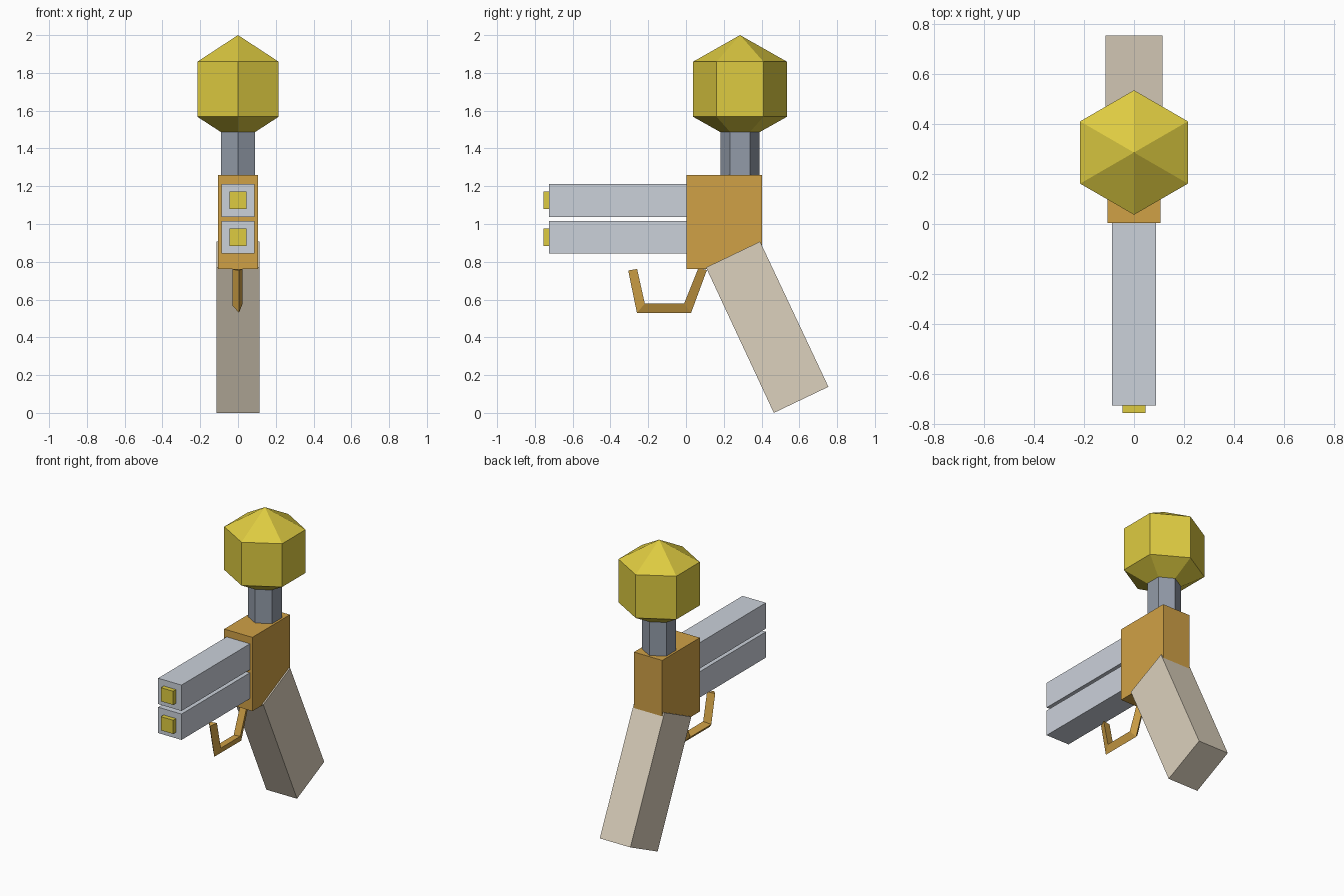
import bpy
import bmesh
from math import sin, cos, pi
from mathutils import Vector

cube = bpy.data.objects.get("Cube")
if cube:
    bpy.data.objects.remove(cube, do_unlink=True)


def make_material(name, rgb):
    """Flat material from 0-255 sRGB, stored as linear values."""
    color = [((c / 255 + 0.055) / 1.055) ** 2.4 for c in rgb] + [1]
    mat = bpy.data.materials.new(name)
    mat.use_nodes = True
    mat.diffuse_color = color
    mat.node_tree.nodes["Principled BSDF"].inputs["Base Color"].default_value = color
    return mat


yellow = make_material("yellow", (222, 203, 65))
orange = make_material("orange", (208, 161, 70))
silver = make_material("silver", (203, 209, 218))
steel = make_material("steel grey", (146, 155, 168))
beige = make_material("beige", (220, 209, 189))


def finish(name, bm, mat):
    bmesh.ops.recalc_face_normals(bm, faces=bm.faces)
    mesh = bpy.data.meshes.new(name)
    bm.to_mesh(mesh)
    bm.free()
    mesh.materials.append(mat)
    obj = bpy.data.objects.new(name, mesh)
    bpy.context.collection.objects.link(obj)
    return obj


def loft(name, rings, mat):
    """Skin a list of equal-length point rings and cap both ends."""
    bm = bmesh.new()
    loops = [[bm.verts.new(p) for p in ring] for ring in rings]
    n = len(loops[0])
    for a, b in zip(loops, loops[1:]):
        for i in range(n):
            j = (i + 1) % n
            bm.faces.new((a[i], a[j], b[j], b[i]))
    bm.faces.new(loops[0])
    bm.faces.new(loops[-1])
    bmesh.ops.remove_doubles(bm, verts=bm.verts, dist=0.0005)
    return finish(name, bm, mat)


def side_prism(name, outline, half_width, mat):
    """Extrude a (y, z) outline symmetrically along x."""
    return loft(name, [[(x, y, z) for y, z in outline]
                       for x in (-half_width, half_width)], mat)


def box(name, half_width, y0, y1, z0, z1, mat):
    return side_prism(name, [(y0, z0), (y1, z0), (y1, z1), (y0, z1)],
                      half_width, mat)


def hex_lathe(name, profile, y, mat):
    """Six-sided turned shape from (radius, z) pairs, corners facing front and back."""
    rings = [[(r * sin(i * pi / 3), y + r * cos(i * pi / 3), z) for i in range(6)]
             for r, z in profile]
    return loft(name, rings, mat)


# Body and slanted grip
box("body", 0.105, 0.003, 0.403, 0.763, 1.26, orange)
side_prism("grip", [(0.106, 0.77), (0.392, 0.907), (0.754, 0.138), (0.465, 0.0)],
           0.114, beige)

# Two stacked barrels with square tips
for label, z in (("upper", 1.125), ("lower", 0.93)):
    box(label + "_barrel", 0.087, -0.725, 0.01, z - 0.087, z + 0.087, silver)
    box(label + "_barrel_tip", 0.046, -0.755, -0.72, z - 0.046, z + 0.046, yellow)

# Stem and faceted bulb on top
hex_lathe("stem", [(0.104, 1.25), (0.104, 1.52)], 0.286, steel)
hex_lathe("bulb", [(0.0001, 1.428), (0.249, 1.568), (0.249, 1.859), (0.0001, 2.0)],
          0.286, yellow)

# Trigger guard: three-sided bar between an outer and an inner path
outer = [(-0.306, 0.754), (-0.26, 0.53), (0.027, 0.53), (0.111, 0.757)]
inner = [(-0.259, 0.762), (-0.218, 0.578), (-0.01, 0.578), (0.065, 0.766)]
section = [(0.0055, 0), (0.0246, 1), (-0.03, 0.81)]
guard_rings = []
for a, b in zip(outer, inner):
    ring = []
    for x, t in section:
        p = Vector(a).lerp(Vector(b), t)
        ring.append((x, p.x, p.y))
    guard_rings.append(ring)
loft("trigger_guard", guard_rings, orange)
